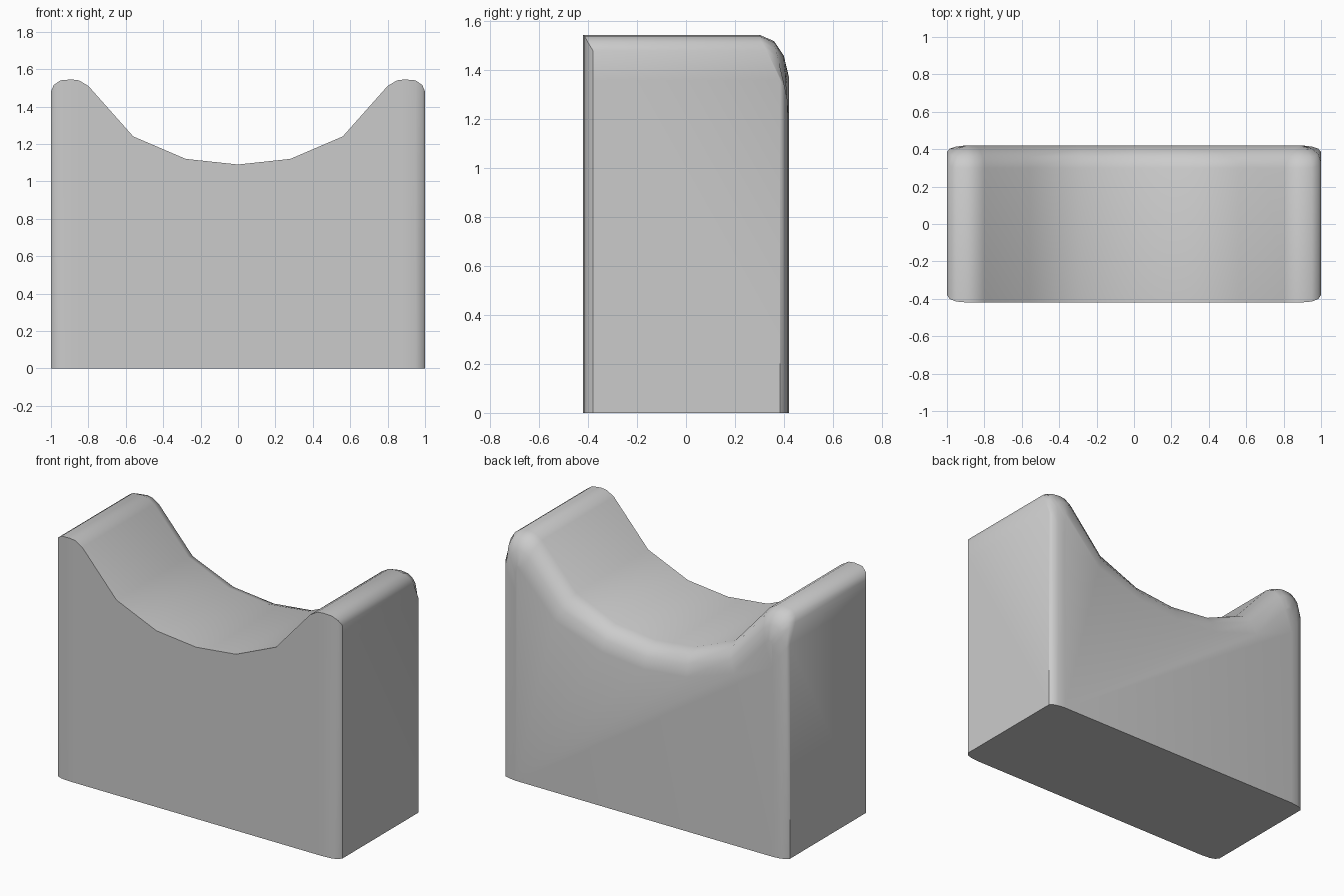
import bpy, bmesh, math

if "Cube" in bpy.data.objects:
    bpy.data.objects.remove(bpy.data.objects["Cube"])

# Half profile from the valley to the foot: outer x, z | shrunken back x, z | y where the back fillet starts
HALF = [
    (0.00, 1.09, 0.00, 0.95, 0.30),
    (0.28, 1.12, 0.30, 0.98, 0.30),
    (0.56, 1.24, 0.63, 1.09, 0.30),
    (0.80, 1.51, 0.85, 1.34, 0.30),
    (0.85, 1.54, 0.87, 1.365, 0.30),
    (0.89, 1.545, 0.885, 1.375, 0.30),
    (0.95, 1.54, 0.895, 1.365, 0.30),
    (0.985, 1.515, 0.90, 1.34, 0.31),
    (1.00, 1.48, 0.90, 1.31, 0.33),
    (1.00, 1.36, 0.90, 1.20, 0.385),
    (1.00, 0.00, 0.90, 0.00, 0.385),
]
BACK = 0.42
FILLET = [(0, 0), (0.5, 0.15), (0.83, 0.5), (1, 1)]  # y share, inset share


def front_y(x):
    t = max(0, (abs(x) - 0.9) / 0.1)
    return -0.38 - 0.04 * math.sqrt(max(0, 1 - t * t))


profile = [(-a, b, -c, d, e) for a, b, c, d, e in HALF[:0:-1]] + HALF
n = len(profile)
bm = bmesh.new()

# Front outline followed by the rings of the rounded back edge
rings = [[bm.verts.new((x, front_y(x), z)) for x, z, *_ in profile]]
for fy, fd in FILLET:
    rings.append([bm.verts.new((x + (u - x) * fd, y0 + (BACK - y0) * fy, z + (w - z) * fd))
                  for x, z, u, w, y0 in profile])
for a, b in zip(rings, rings[1:]):
    for i in range(n - 1):
        bm.faces.new((a[i], a[i + 1], b[i + 1], b[i]))

# Front wall in columns so its ends curve back
front = rings[0]
foot = [front[0]] + [bm.verts.new((v.co.x, v.co.y, 0)) for v in front[3:-3]] + [front[-1]]
top = front[2:-2]
for i in range(len(top) - 1):
    bm.faces.new((top[i], foot[i], foot[i + 1], top[i + 1]))

# Back wall and underside
bm.faces.new(rings[-1])
bm.faces.new(foot + [r[-1] for r in rings[1:]] + [r[0] for r in rings[:0:-1]])
bmesh.ops.recalc_face_normals(bm, faces=bm.faces)

mesh = bpy.data.meshes.new("saddle_block")
bm.to_mesh(mesh)
bm.free()
block = bpy.data.objects.new("saddle_block", mesh)
bpy.context.collection.objects.link(block)
bpy.context.view_layer.objects.active = block
block.select_set(True)
bpy.ops.object.shade_smooth_by_angle(angle=math.radians(35))
